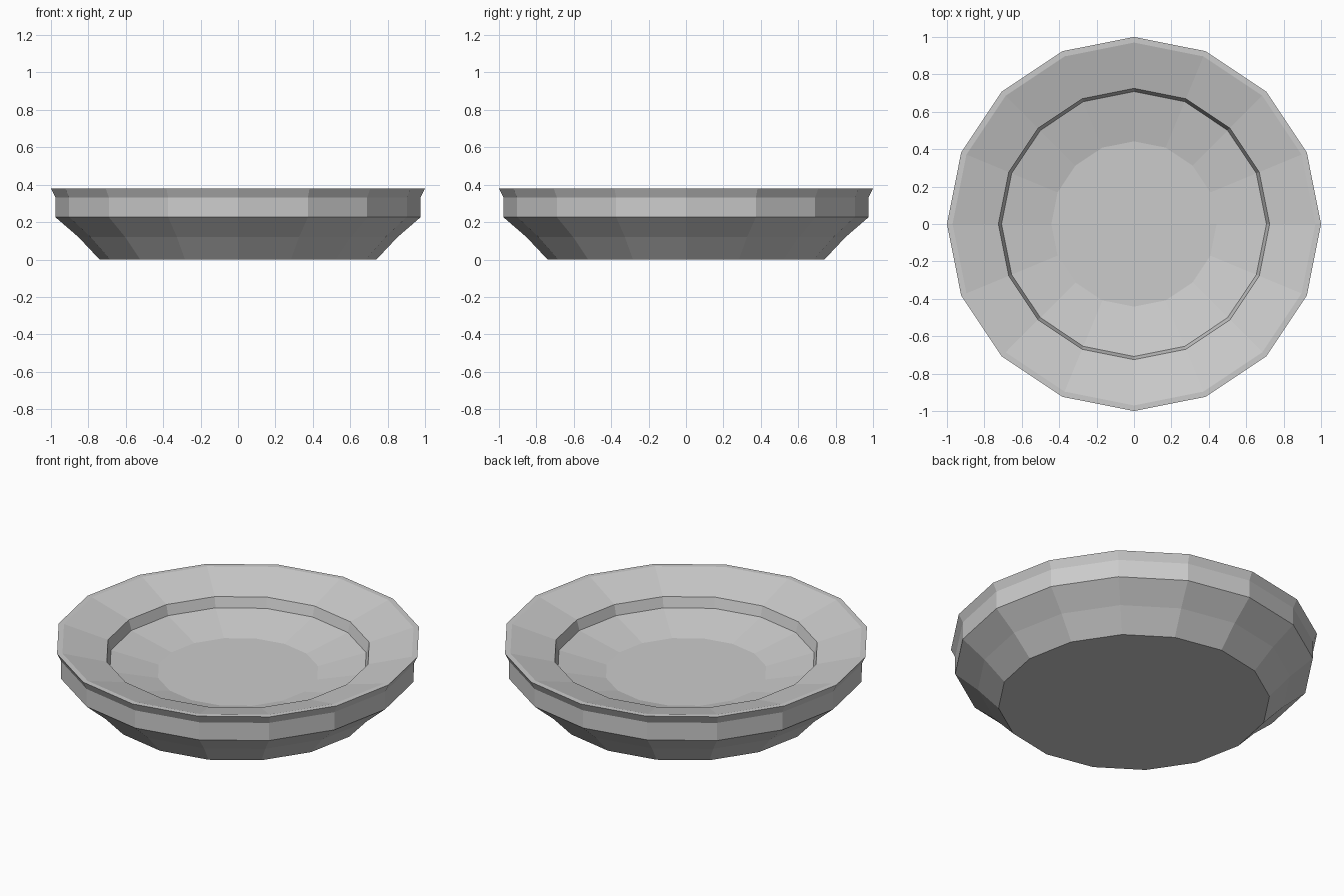
import bpy, bmesh
from math import cos, sin, tau

if "Cube" in bpy.data.objects:
    bpy.data.objects.remove(bpy.data.objects["Cube"])

SIDES = 16

# Cross-section (radius, height) from the base, up the outside, over the rim, down to the floor
PROFILE = [
    (0.74, 0.0), (0.853, 0.12), (0.977, 0.227), (0.977, 0.333), (1.0, 0.38),
    (0.97, 0.38), (0.725, 0.31), (0.708, 0.25), (0.442, 0.19),
]


def lathe(name, profile, sides):
    bm = bmesh.new()
    rings = [[bm.verts.new((r * cos(tau * i / sides), r * sin(tau * i / sides), z))
              for i in range(sides)] for r, z in profile]
    for a, b in zip(rings, rings[1:]):
        for i in range(sides):
            j = (i + 1) % sides
            bm.faces.new((a[i], a[j], b[j], b[i]))
    # Flat base and flat inner floor
    bm.faces.new(rings[0][::-1])
    bm.faces.new(rings[-1])
    bmesh.ops.recalc_face_normals(bm, faces=bm.faces)
    mesh = bpy.data.meshes.new(name)
    bm.to_mesh(mesh)
    bm.free()
    obj = bpy.data.objects.new(name, mesh)
    bpy.context.collection.objects.link(obj)
    return obj


# Shallow faceted dish
lathe("dish", PROFILE, SIDES)
